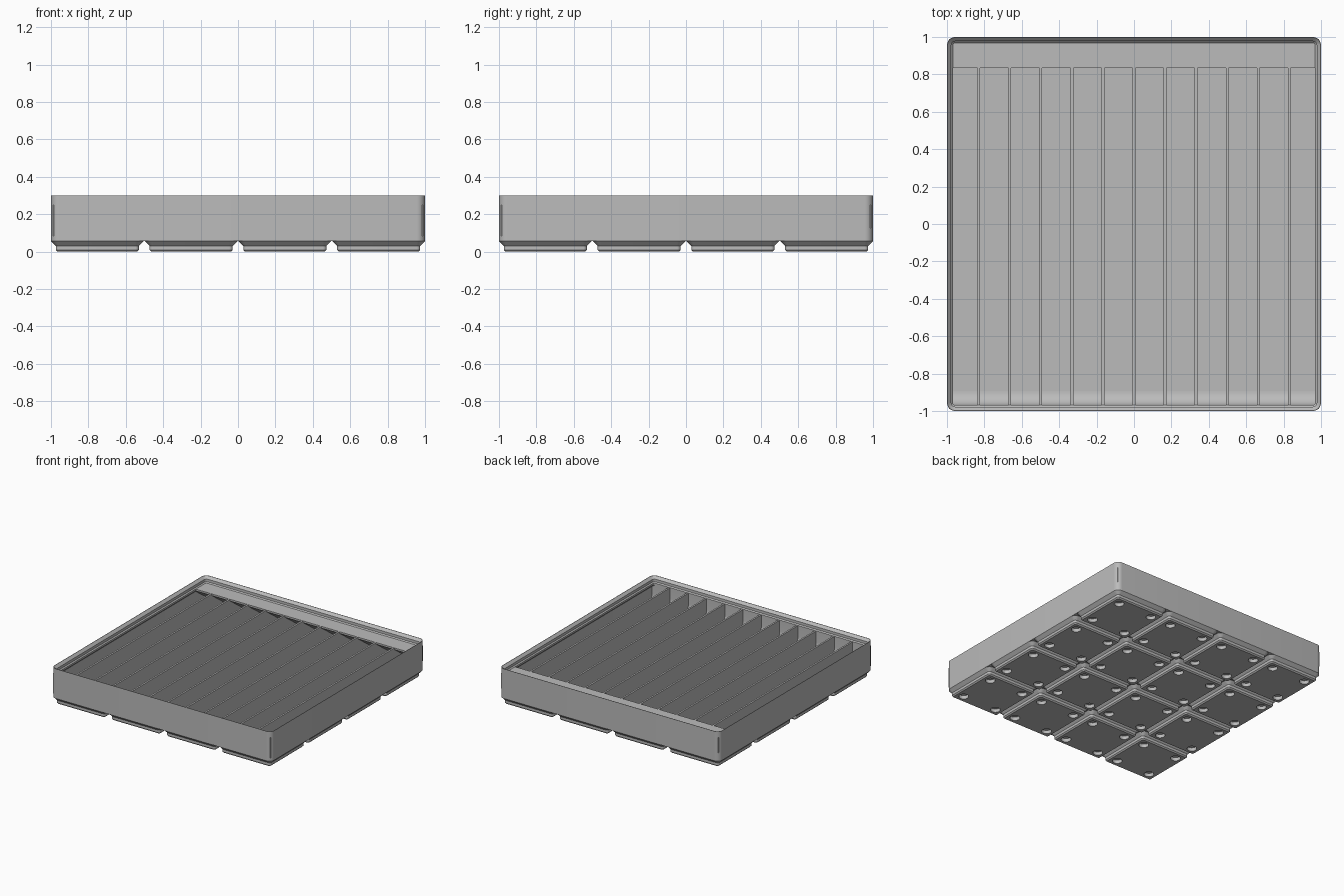
import bpy, bmesh, math

cube = bpy.data.objects.get("Cube")
if cube:
    bpy.data.objects.remove(cube)

MM = 2 / 167.5          # model was laid out in millimetres
PITCH = 42 * MM         # spacing of the feet
CORNER = 3.75 * MM      # outer corner radius
FOOT_TOP, FLOOR, DECK, TOP = 4.75 * MM, 7 * MM, 21 * MM, 0.3
WALL, LIP = 0.95 * MM, 2.6 * MM

grey = bpy.data.materials.new("plain grey")
grey.use_nodes = True
colour = (0.5, 0.5, 0.5, 1)
grey.diffuse_color = colour
grey.node_tree.nodes["Principled BSDF"].inputs["Base Color"].default_value = colour


def finish(name, bm, smooth=True):
    bmesh.ops.recalc_face_normals(bm, faces=bm.faces)
    mesh = bpy.data.meshes.new(name)
    bm.to_mesh(mesh)
    bm.free()
    mesh.materials.append(grey)
    obj = bpy.data.objects.new(name, mesh)
    bpy.context.collection.objects.link(obj)
    if smooth:
        bpy.ops.object.select_all(action='DESELECT')
        obj.select_set(True)
        bpy.context.view_layer.objects.active = obj
        bpy.ops.object.shade_smooth_by_angle(angle=math.radians(30))
    return obj


def rounded_loft(name, half, profile, segments=8):
    """Closed loft of rounded squares; profile holds (inset, height) pairs."""
    bm = bmesh.new()
    rings = []
    for inset, z in profile:
        r = CORNER - inset
        c = half - CORNER
        ring = []
        for q, (sx, sy) in enumerate([(1, 1), (-1, 1), (-1, -1), (1, -1)]):
            for i in range(segments + 1):
                a = math.pi / 2 * (q + i / segments)
                ring.append(bm.verts.new((sx * c + r * math.cos(a), sy * c + r * math.sin(a), z)))
        rings.append(ring)
    n = len(rings[0])
    for low, high in zip(rings, rings[1:]):
        for i in range(n):
            j = (i + 1) % n
            bm.faces.new((low[i], low[j], high[j], high[i]))
    bm.faces.new(rings[0])
    bm.faces.new(rings[-1])
    return finish(name, bm)


def side_prism(name, outline, width, x=0):
    """Extrude a (y, z) outline along x."""
    bm = bmesh.new()
    face = bm.faces.new([bm.verts.new((x - width / 2, y, z)) for y, z in outline])
    extruded = bmesh.ops.extrude_face_region(bm, geom=[face])["geom"]
    moved = [v for v in extruded if isinstance(v, bmesh.types.BMVert)]
    bmesh.ops.translate(bm, verts=moved, vec=(width, 0, 0))
    return finish(name, bm)


# Tray shell: outer wall, stepped stacking lip, inner wall and floor
step = LIP - 0.7 * MM
rounded_loft("tray_shell", 1, [
    (0, FOOT_TOP), (0, TOP), (0.003, TOP),
    (step, TOP - step + 0.003), (step, DECK + LIP - step),
    (LIP, DECK), (LIP, DECK - 1.2 * MM),
    (WALL, DECK - 1.2 * MM - LIP + WALL), (WALL, FLOOR)])

# Thin dividers between the twelve slots
inside = 1 - WALL
thick = 1.2 * MM
spacing = (2 * inside + thick) / 12
for k in range(-5, 6):
    side_prism("divider", [(-inside, FLOOR), (inside, FLOOR),
                           (inside, DECK - 0.001), (-inside, DECK - 0.001)], thick, k * spacing)

# Label shelf along the back, sloped underneath
side_prism("label_shelf", [(inside, DECK), (0.835, DECK), (0.835, DECK - thick),
                           (inside, DECK - thick - 9.3 * MM)], 2 * inside)

# Curved scoop along the front
face_y, radius = -1 + LIP, 0.075
arc = [(face_y + radius * (1 - math.cos(a)), FLOOR + radius * (1 - math.sin(a)))
       for a in (math.pi / 2 * i / 10 for i in range(11))]
side_prism("front_scoop", [(-inside, FLOOR), (-inside, DECK), (face_y, DECK)] + arc, 2 * inside)

# Stepped foot with four round sockets, repeated in a four by four grid
foot = rounded_loft("feet", 20.75 * MM, [
    (2.95 * MM, 0), (2.15 * MM, 0.8 * MM), (2.15 * MM, 2.6 * MM), (0, FOOT_TOP)])
foot.location = (-1.5 * PITCH, -1.5 * PITCH, 0)

bm = bmesh.new()
for sx in (-1, 1):
    for sy in (-1, 1):
        made = bmesh.ops.create_cone(bm, cap_ends=True, segments=32, radius1=3.1 * MM,
                                     radius2=3.1 * MM, depth=4.8 * MM)
        bmesh.ops.translate(bm, verts=made["verts"], vec=(sx * 13 * MM, sy * 13 * MM, 0))
cutter = finish("socket_cutter", bm, smooth=False)
cutter.location = foot.location
cutter.hide_render = True
cutter.hide_viewport = True
cutter.display_type = 'WIRE'

cut = foot.modifiers.new("sockets", 'BOOLEAN')
cut.operation = 'DIFFERENCE'
cut.object = cutter
cut.solver = 'EXACT'
for axis in range(2):
    array = foot.modifiers.new("row", 'ARRAY')
    array.count = 4
    array.use_relative_offset = False
    array.use_constant_offset = True
    array.constant_offset_displace = [PITCH if i == axis else 0 for i in range(3)]
